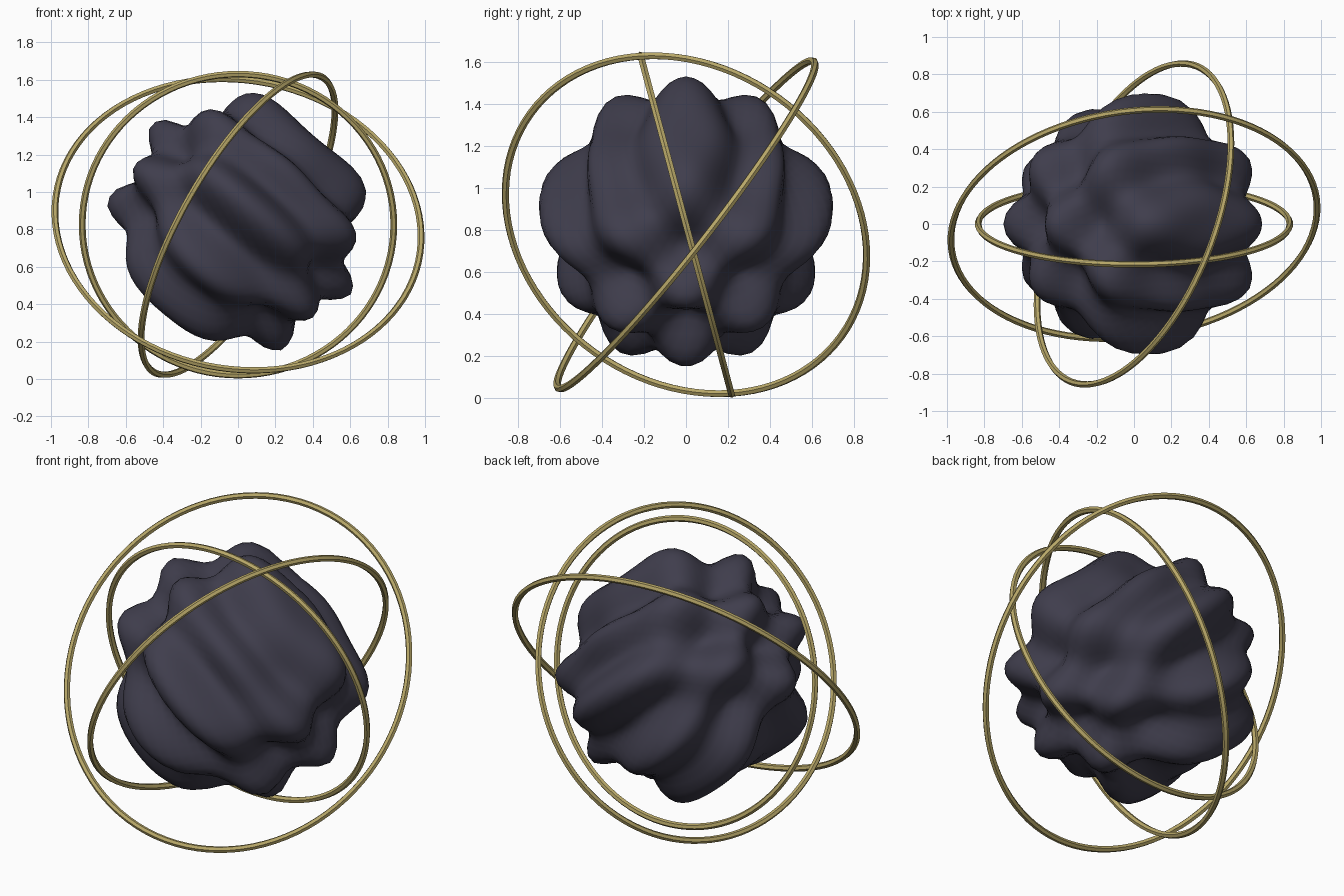
import bpy, bmesh, math
from mathutils import Vector

if "Cube" in bpy.data.objects:
    bpy.data.objects.remove(bpy.data.objects["Cube"])

CENTRE = Vector((0, 0, 0.825))


def material(name, rgb):
    m = bpy.data.materials.new(name)
    m.diffuse_color = (*rgb, 1)
    m.use_nodes = True
    m.node_tree.nodes["Principled BSDF"].inputs["Base Color"].default_value = m.diffuse_color
    return m


dark = material("dark violet grey", (0.050, 0.047, 0.073))
gold = material("dull gold", (0.48, 0.39, 0.14))


# Lumpy core: a sphere pushed in and out by a diagonal wave pattern
bm = bmesh.new()
bmesh.ops.create_icosphere(bm, subdivisions=5, radius=1)
for v in bm.verts:
    n = v.co.normalized()
    wave = math.sin(6.07 * n.x + 7.08 * n.z) * math.cos(6.5 * n.y)
    v.co = n * (0.615 + 0.095 * wave)
for f in bm.faces:
    f.smooth = True
mesh = bpy.data.meshes.new("lumpy_core")
bm.to_mesh(mesh)
bm.free()
mesh.materials.append(dark)
core = bpy.data.objects.new("lumpy_core", mesh)
core.location = CENTRE
bpy.context.collection.objects.link(core)


# Three thin rings around the core, each given by radius and axis direction
def ring(name, radius, axis):
    bpy.ops.mesh.primitive_torus_add(major_radius=radius, minor_radius=0.018,
                                     major_segments=96, minor_segments=6,
                                     location=CENTRE)
    o = bpy.context.object
    o.name = name
    o.rotation_euler = Vector(axis).to_track_quat('Z', 'Y').to_euler()
    o.data.materials.append(gold)
    bpy.ops.object.shade_smooth_by_angle(angle=math.radians(30))


ring("inner_ring", 0.833, (0, 0.966, 0.259))
ring("middle_ring", 0.908, (0.82, -0.327, -0.467))
ring("outer_ring", 0.985, (-0.11, 0.78, -0.61))
